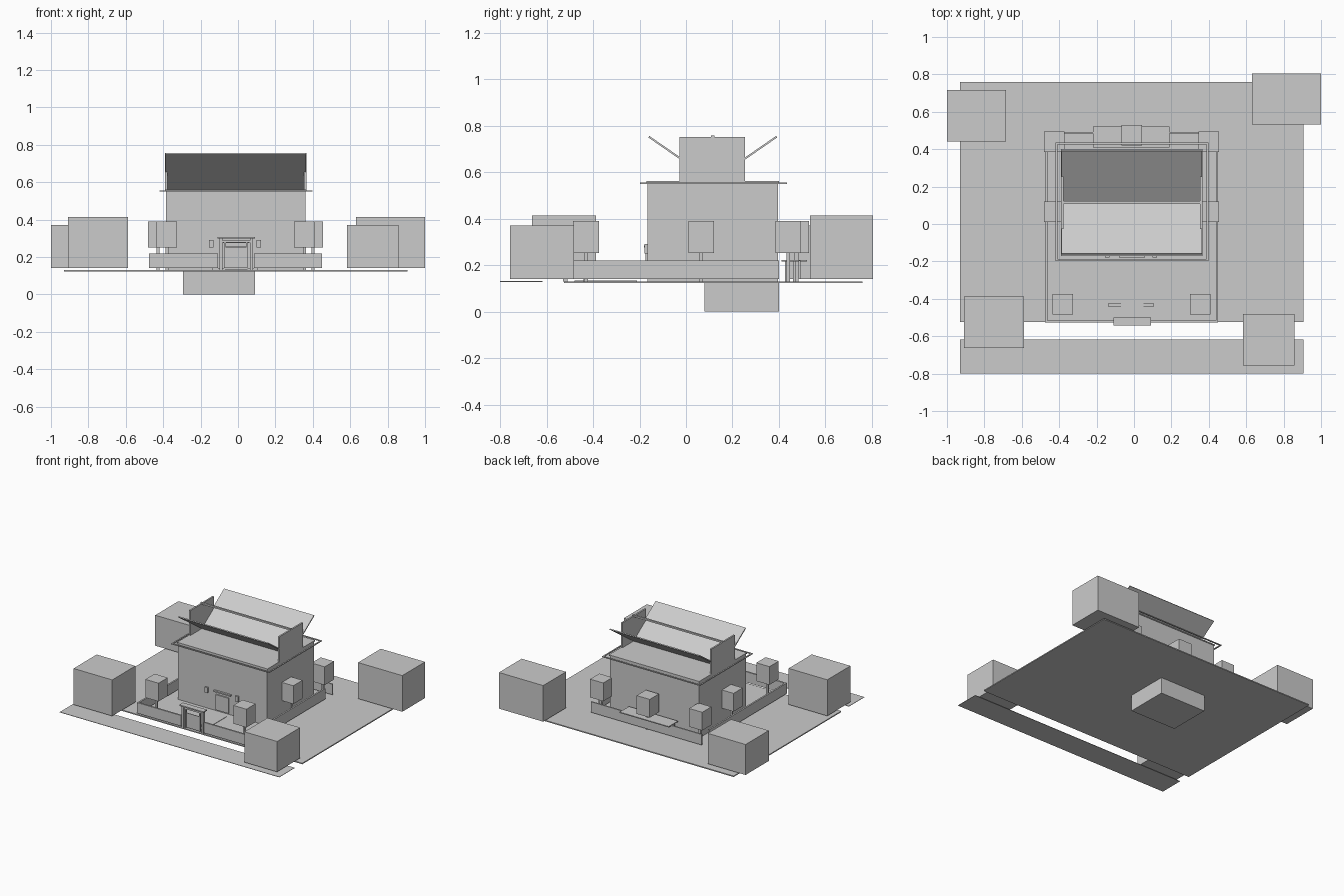
import bpy, bmesh, math
from mathutils import Matrix


def box(name, x0, x1, y0, y1, z0, z1):
    """Axis-aligned box given by its limits."""
    bm = bmesh.new()
    bmesh.ops.create_cube(bm, size=1)
    bmesh.ops.scale(bm, vec=(x1 - x0, y1 - y0, z1 - z0), verts=bm.verts)
    bmesh.ops.translate(bm, vec=((x0 + x1) / 2, (y0 + y1) / 2, (z0 + z1) / 2), verts=bm.verts)
    me = bpy.data.meshes.new(name)
    bm.to_mesh(me)
    bm.free()
    ob = bpy.data.objects.new(name, me)
    bpy.context.collection.objects.link(ob)
    return ob


def ring(name, x0, x1, y0, y1, z0, z1, t):
    """Four boxes around a rectangle, thickness t."""
    box(name + "_front", x0, x1, y0, y0 + t, z0, z1)
    box(name + "_back", x0, x1, y1 - t, y1, z0, z1)
    box(name + "_left", x0, x0 + t, y0 + t, y1 - t, z0, z1)
    box(name + "_right", x1 - t, x1, y0 + t, y1 - t, z0, z1)


# Lot and road strip
box("yard", -0.93, 0.905, -0.525, 0.76, 0.122, 0.130)
box("road", -0.93, 0.905, -0.80, -0.617, 0.128, 0.131)
box("front_path", -0.07, 0.05, -0.48, -0.21, 0.130, 0.133)

# Basement
box("basement_floor", -0.294, 0.09, 0.08, 0.40, 0.0, 0.01)
ring("basement_wall", -0.294, 0.09, 0.08, 0.40, 0.01, 0.122, 0.01)

# House body
HX0, HX1, HY0, HY1 = -0.385, 0.36, -0.165, 0.395
box("house_floor", HX0, HX1, HY0, HY1, 0.130, 0.140)
ring("house_wall", HX0, HX1, HY0, HY1, 0.14, 0.554, 0.012)
box("ceiling", -0.39, 0.365, -0.17, 0.40, 0.554, 0.562)
ring("gutter", -0.42, 0.397, -0.197, 0.435, 0.549, 0.555, 0.01)

# Roof: two panels tipped into a valley, gable ends and ridge bar
MID = 0.115
length = math.hypot(0.275, 0.19)
for name, s in (("roof_front", -1), ("roof_back", 1)):
    y0, y1 = sorted((0.0, s * length))
    panel = box(name, -0.388, 0.364, y0, y1, -0.004, 0.004)
    panel.data.transform(Matrix.Translation((0, MID, 0.562))
                         @ Matrix.Rotation(s * math.atan2(0.19, 0.275), 4, 'X'))
box("gable_left", -0.39, -0.378, -0.027, 0.253, 0.562, 0.750)
box("gable_right", 0.353, 0.365, -0.027, 0.253, 0.562, 0.750)
box("ridge_bar", -0.39, 0.365, MID - 0.007, MID + 0.007, 0.745, 0.757)

# Front door and wall lights
box("door", -0.065, 0.042, -0.174, -0.165, 0.14, 0.255)
box("door_canopy", -0.08, 0.06, -0.18, -0.165, 0.275, 0.285)
for i, x in enumerate((-0.142, 0.112)):
    box(f"wall_light_{i}", x - 0.012, x + 0.012, -0.178, -0.165, 0.25, 0.29)

# Fence
F0, F1, T = -0.475, 0.45, 0.012
box("fence_left", F0, F0 + T, -0.525, 0.40, 0.14, 0.22)
box("fence_right", F1 - T, F1, -0.525, 0.40, 0.14, 0.22)
box("fence_front_left", F0, -0.107, -0.527, -0.515, 0.14, 0.22)
box("fence_front_right", 0.086, F1, -0.527, -0.515, 0.14, 0.22)
box("fence_back", F0, F1, 0.483, 0.493, 0.14, 0.22)

# Gate
for i, x in enumerate((-0.092, 0.072)):
    box(f"gate_post_{i}", x - 0.008, x + 0.008, -0.53, -0.51, 0.13, 0.30)
box("gate_lintel", -0.11, 0.09, -0.543, -0.50, 0.298, 0.307)
box("gate_crossbar", -0.084, 0.064, -0.525, -0.515, 0.278, 0.288)
box("gate_panel", -0.065, 0.042, -0.522, -0.517, 0.14, 0.25)
for i, x in enumerate((-0.07, 0.047)):
    box(f"gate_stile_{i}", x - 0.005, x + 0.005, -0.525, -0.515, 0.14, 0.278)
box("yard_bar", -0.14, 0.107, -0.44, -0.425, 0.130, 0.14)

# Back garden table
box("table_top", -0.22, 0.19, 0.41, 0.52, 0.215, 0.222)
for i, x in enumerate((-0.2, 0.17)):
    for j, y in enumerate((0.43, 0.465)):
        box(f"table_leg_{i}{j}", x - 0.005, x + 0.005, y - 0.005, y + 0.005, 0.13, 0.215)

# Small block trees with trunks
for i, (x, y) in enumerate(((-0.38, -0.43), (0.355, -0.43), (-0.427, 0.066), (0.40, 0.066),
                            (-0.427, 0.44), (0.40, 0.44), (-0.013, 0.475))):
    box(f"small_tree_trunk_{i}", x - 0.008, x + 0.008, y - 0.008, y + 0.008, 0.13, 0.252)
    box(f"small_tree_crown_{i}", x - 0.055, x + 0.055, y - 0.055, y + 0.055, 0.252, 0.39)

# Large corner shrubs
box("shrub_front_left", -0.91, -0.587, -0.663, -0.387, 0.14, 0.413)
box("shrub_front_right", 0.583, 0.857, -0.757, -0.482, 0.14, 0.37)
box("shrub_back_left", -1.0, -0.684, 0.44, 0.717, 0.14, 0.37)
box("shrub_back_right", 0.63, 1.0, 0.533, 0.805, 0.14, 0.413)
